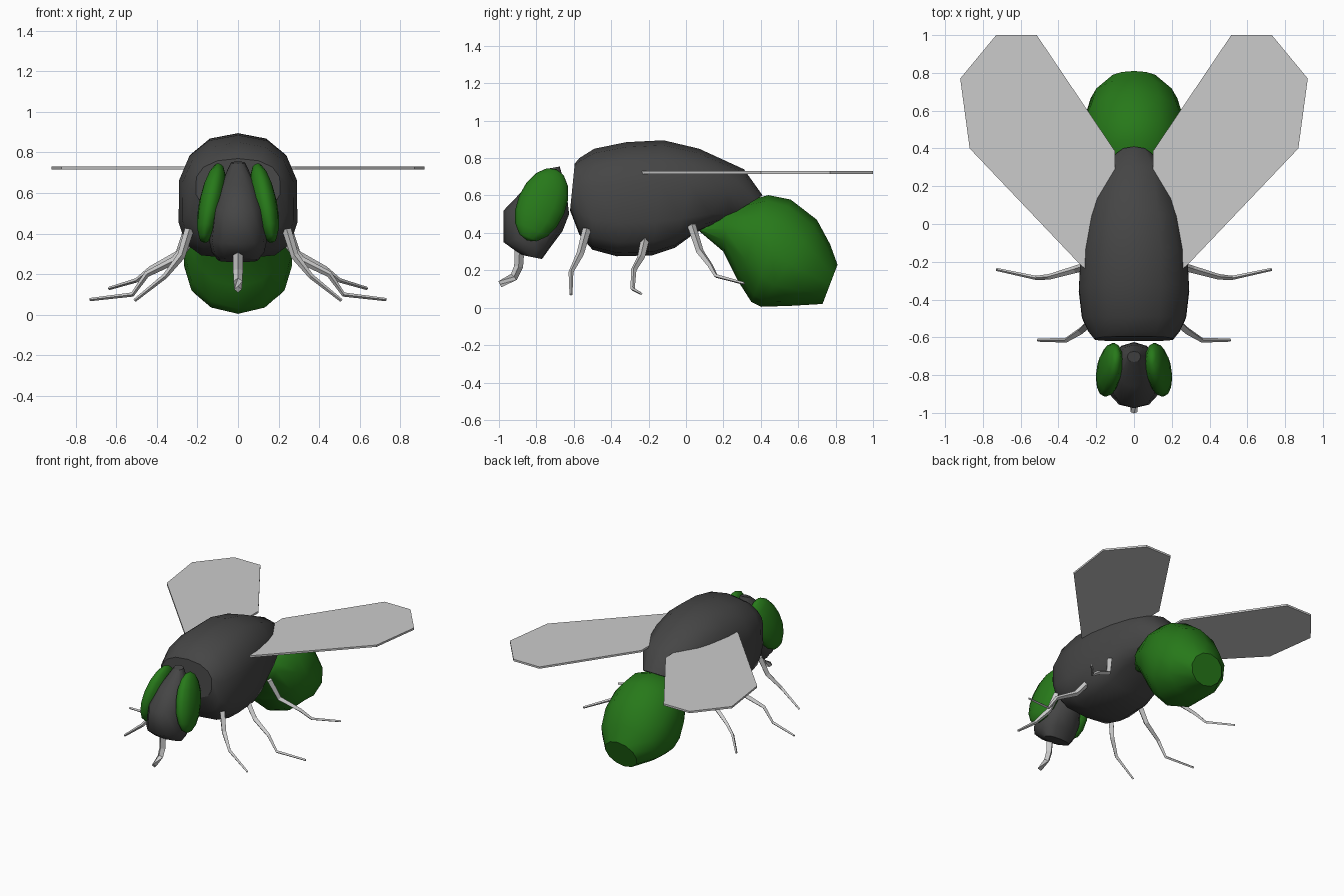
import bpy, bmesh, math
from mathutils import Vector, Matrix

if "Cube" in bpy.data.objects:
    bpy.data.objects.remove(bpy.data.objects["Cube"])

green = bpy.data.materials.new("green")
green.diffuse_color = (0.02, 0.19, 0.01, 1)
green.use_nodes = True
green.node_tree.nodes["Principled BSDF"].inputs["Base Color"].default_value = green.diffuse_color
dark = bpy.data.materials.new("dark_grey")
dark.diffuse_color = (0.06, 0.06, 0.06, 1)
dark.use_nodes = True
dark.node_tree.nodes["Principled BSDF"].inputs["Base Color"].default_value = dark.diffuse_color


def finish(name, bm, mat=None, smooth=False):
    bmesh.ops.recalc_face_normals(bm, faces=bm.faces)
    for f in bm.faces:
        f.smooth = smooth and len(f.verts) < 5
    me = bpy.data.meshes.new(name)
    bm.to_mesh(me)
    bm.free()
    if mat:
        me.materials.append(mat)
    ob = bpy.data.objects.new(name, me)
    bpy.context.collection.objects.link(ob)
    return ob


def skin(name, rings, mat=None, smooth=False):
    """Bridge a list of point rings and cap both ends."""
    bm = bmesh.new()
    vs = [[bm.verts.new(p) for p in r] for r in rings]
    n = len(vs[0])
    for a, b in zip(vs, vs[1:]):
        for i in range(n):
            j = (i + 1) % n
            bm.faces.new((a[i], a[j], b[j], b[i]))
    bm.faces.new(vs[0])
    bm.faces.new(vs[-1])
    return finish(name, bm, mat, smooth)


def loft(name, stations, mat, up=2.0, low=2.0, n=14):
    """Stations: (y, z) of first edge, (y, z) of second edge, half width."""
    rings = []
    for y0, z0, y1, z1, w in stations:
        a, b = Vector((0, y0, z0)), Vector((0, y1, z1))
        mid, half = (a + b) / 2, (a - b) / 2
        ring = []
        for i in range(n):
            t = math.tau * i / n
            c, s = math.cos(t), math.sin(t)
            e = 2 / (up if c > 0 else low)
            ring.append(mid + half * math.copysign(abs(c) ** e, c)
                        + Vector((w * math.copysign(abs(s) ** e, s), 0, 0)))
        rings.append(ring)
    return skin(name, rings, mat, True)


def tube(name, pts, radii):
    """Four-sided tapered tube through points."""
    pts = [Vector(p) for p in pts]
    rings = []
    for i, p in enumerate(pts):
        d = (pts[min(i + 1, len(pts) - 1)] - pts[max(i - 1, 0)]).normalized()
        u = d.cross(Vector((0, 1, 0)) if abs(d.y) < 0.8 else Vector((1, 0, 0))).normalized()
        v = d.cross(u)
        rings.append([p + radii[i] * (u * math.cos(k * math.pi / 2) + v * math.sin(k * math.pi / 2))
                      for k in range(4)])
    return skin(name, rings)


# Thorax
loft("thorax", [
    (-0.595, 0.77, -0.62, 0.52, 0.21),
    (-0.57, 0.80, -0.57, 0.39, 0.245),
    (-0.49, 0.85, -0.50, 0.31, 0.28),
    (-0.32, 0.885, -0.37, 0.275, 0.297),
    (-0.12, 0.895, -0.18, 0.28, 0.287),
    (0.07, 0.85, -0.06, 0.32, 0.262),
    (0.31, 0.74, 0.05, 0.40, 0.21),
    (0.41, 0.60, 0.18, 0.46, 0.12)], dark, 2.3, 3.4)

# Abdomen
loft("abdomen", [
    (0.08, 0.43, 0.07, 0.41, 0.05),
    (0.22, 0.54, 0.20, 0.30, 0.17),
    (0.44, 0.602, 0.28, 0.14, 0.24),
    (0.56, 0.578, 0.35, 0.03, 0.265),
    (0.70, 0.47, 0.40, 0.005, 0.265),
    (0.77, 0.34, 0.56, 0.01, 0.23),
    (0.81, 0.23, 0.73, 0.02, 0.13)], green, n=12)

# Head, lofted from crown to mouth
loft("head", [
    (-0.73, 0.745, -0.675, 0.755, 0.035),
    (-0.86, 0.64, -0.64, 0.63, 0.09),
    (-0.975, 0.52, -0.625, 0.50, 0.125),
    (-0.975, 0.35, -0.66, 0.41, 0.145),
    (-0.89, 0.288, -0.72, 0.33, 0.13),
    (-0.86, 0.278, -0.77, 0.26, 0.10)], dark, 2.3, 2.3, 12)

# Mouthpart
tube("mouthpart", [(0, -0.89, 0.31), (0, -0.895, 0.22), (0, -0.92, 0.165), (0, -0.995, 0.125)],
     [0.026, 0.024, 0.022, 0.018])

legs = {
    "front_leg": [(0.24, -0.53, 0.42), (0.28, -0.565, 0.29), (0.36, -0.615, 0.19), (0.51, -0.615, 0.07)],
    "middle_leg": [(0.24, -0.22, 0.36), (0.31, -0.24, 0.27), (0.45, -0.28, 0.20),
                   (0.52, -0.285, 0.10), (0.73, -0.24, 0.075)],
    "rear_leg": [(0.24, 0.03, 0.44), (0.29, 0.075, 0.30), (0.43, 0.13, 0.225),
                 (0.50, 0.16, 0.17), (0.635, 0.31, 0.13)],
}
wing = [(0.24, -0.25), (0.28, -0.22), (0.87, 0.40), (0.92, 0.77), (0.73, 1.0),
        (0.515, 1.0), (0.10, 0.385), (0.10, 0.15)]

for side, s in (("left", 1), ("right", -1)):
    # Eye: tilted ellipsoid
    z = Vector((-0.075 * s, 0.15, 0.36)).normalized()
    x = Vector((1, 0, 0))
    x = (x - z * x.dot(z)).normalized()
    y = z.cross(x)
    m = Matrix((x * 0.062, y * 0.13, z * 0.21)).transposed().to_4x4()
    m.translation = (0.13 * s, -0.772, 0.55)
    bm = bmesh.new()
    bmesh.ops.create_uvsphere(bm, u_segments=12, v_segments=8, radius=1, matrix=m)
    finish(side + "_eye", bm, green, True)

    # Wing: thin flat plate
    skin(side + "_wing", [[(px * s, py, h) for px, py in wing] for h in (0.716, 0.73)])

    # Legs
    for name, pts in legs.items():
        radii = [0.023, 0.02, 0.015, 0.011, 0.008] if len(pts) == 5 else [0.023, 0.02, 0.013, 0.008]
        tube(side + "_" + name, [(px * s, py, pz) for px, py, pz in pts], radii)
